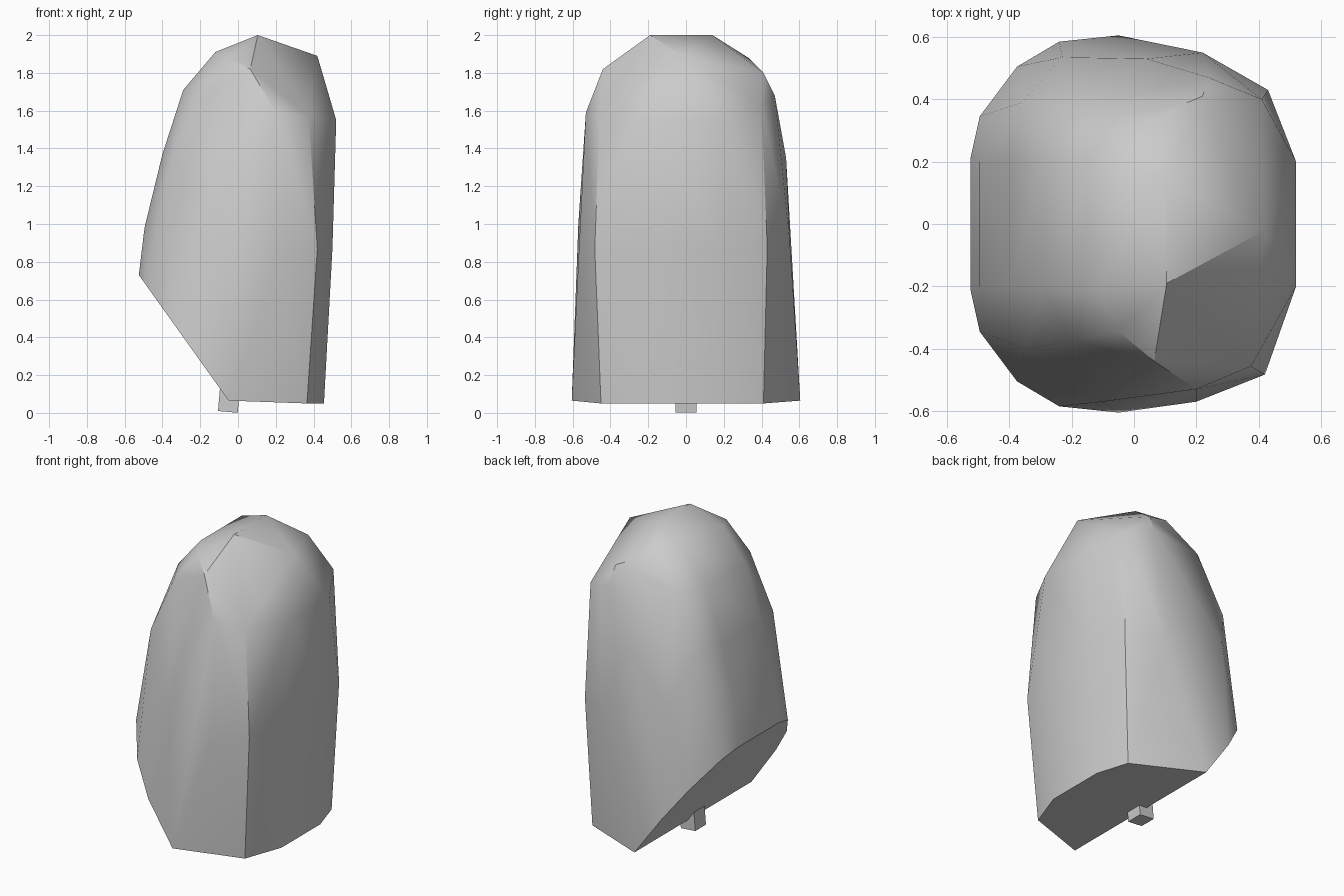
import bpy
import bmesh
from math import radians
from mathutils import Matrix, Vector

default_cube = bpy.data.objects.get("Cube")
if default_cube:
    bpy.data.objects.remove(default_cube, do_unlink=True)


def make_material(name, colour):
    material = bpy.data.materials.new(name)
    material.use_nodes = True
    material.diffuse_color = colour
    shader = next(n for n in material.node_tree.nodes if n.type == "BSDF_PRINCIPLED")
    shader.inputs["Base Color"].default_value = colour
    return material


def add_object(name, bm, material):
    bmesh.ops.recalc_face_normals(bm, faces=bm.faces)
    mesh = bpy.data.meshes.new(name)
    bm.to_mesh(mesh)
    bm.free()
    mesh.materials.append(material)
    obj = bpy.data.objects.new(name, mesh)
    bpy.context.collection.objects.link(obj)
    return obj


def mirrored(points):
    """Repeat each point on the front and the back half."""
    return [Vector((x, side * y, z)) for x, y, z in points for side in (-1, 1)]


def on_slope(x, y):
    """Place a rim point on the slanted underside."""
    return x, y, -0.005 - 1.4 * x


stone_grey = make_material("stone grey", (0.6, 0.6, 0.6, 1.0))

# Rim of the slanted cut, shared by both halves
slope_rim = mirrored([
    on_slope(-0.525, 0.21),
    on_slope(-0.495, 0.345),
    on_slope(-0.375, 0.505),
    on_slope(-0.24, 0.585),
    on_slope(-0.05, 0.605),
])

# Bowed sides running from the base to the crown
bowed_sides = mirrored([
    (-0.495, 0.2, 0.98),
    (-0.4, 0.2, 1.37),
    (-0.29, 0.2, 1.71),
    (-0.12, 0.21, 1.91),
    (0.455, 0.2, 0.05),
    (0.5, 0.2, 0.87),
    (0.52, 0.2, 1.55),
])

# Upright corners and chipped shoulders of the front half
front_facets = [Vector(p) for p in (
    (0.365, -0.45, 0.05),
    (0.42, -0.483, 0.87),
    (0.375, -0.457, 1.57),
    (0.2, -0.53, 1.59),
    (0.2, -0.57, 0.8),
    (-0.1, -0.57, 1.0),
    (-0.35, -0.4, 1.34),
    (-0.2, -0.375, 1.7),
    (0.065, -0.44, 1.82),
    (-0.05, -0.345, 1.88),
)]

# Upright corners and chipped shoulders of the back half
back_facets = [Vector(p) for p in (
    (0.39, 0.41, 0.05),
    (0.43, 0.43, 0.88),
    (0.41, 0.4, 1.63),
    (0.24, 0.47, 1.68),
    (0.22, 0.41, 1.8),
    (0.22, 0.55, 0.9),
    (0.04, 0.53, 1.35),
    (-0.23, 0.535, 1.05),
    (-0.36, 0.39, 1.35),
    (-0.18, 0.37, 1.71),
    (0.03, 0.33, 1.88),
)]

# Crown ridge and its falling corner
crown = [Vector(p) for p in ((0.105, -0.19, 2), (0.105, 0.14, 2), (0.42, -0.02, 1.89))]

# Boulder: one faceted solid wrapped around all of the corners
bm = bmesh.new()
for corner in slope_rim + bowed_sides + front_facets + back_facets + crown:
    bm.verts.new(corner)
hull = bmesh.ops.convex_hull(bm, input=bm.verts)
unused = [g for g in hull["geom_interior"] if isinstance(g, bmesh.types.BMVert)]
bmesh.ops.delete(bm, geom=unused, context="VERTS")
bmesh.ops.dissolve_limit(bm, angle_limit=radians(1), verts=bm.verts, edges=bm.edges)
boulder = add_object("boulder", bm, stone_grey)

bpy.ops.object.select_all(action="DESELECT")
boulder.select_set(True)
bpy.context.view_layer.objects.active = boulder
bpy.ops.object.shade_smooth_by_angle(angle=radians(30))

# Small peg set into the underside
bm = bmesh.new()
placement = (
    Matrix.Translation((-0.045, 0, 0.105))
    @ Matrix.Rotation(radians(5), 4, "Y")
    @ Matrix.Diagonal((0.105, 0.11, 0.2, 1))
)
bmesh.ops.create_cube(bm, size=1, matrix=placement)
add_object("underside_peg", bm, stone_grey)
